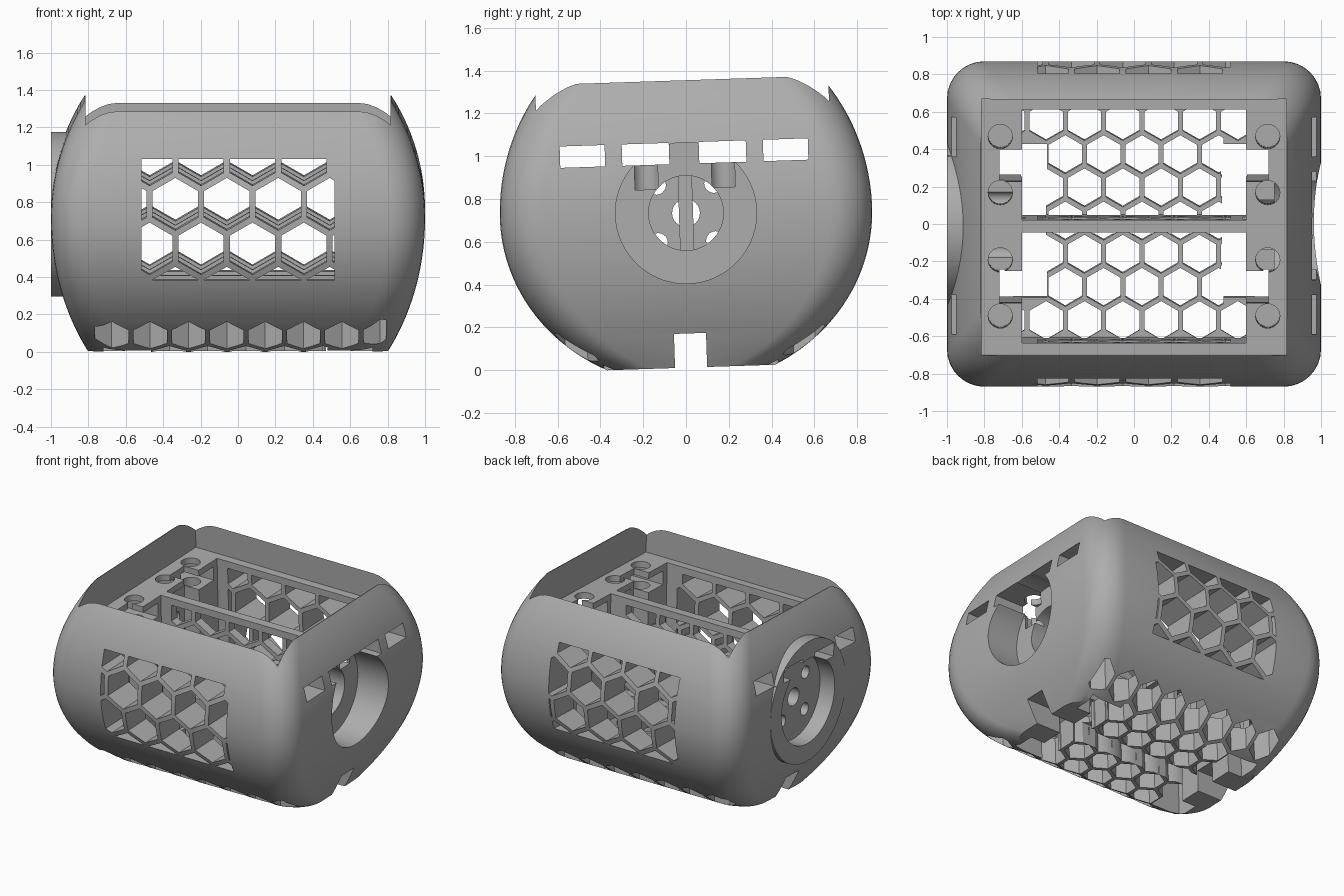
import bpy, bmesh, math
from mathutils import Matrix

if "Cube" in bpy.data.objects:
    bpy.data.objects.remove(bpy.data.objects["Cube"])

CZ = 0.735          # height of the body's centre line
TILT = 0.033        # the whole housing leans slightly about x

grey = bpy.data.materials.new("plain_grey")
grey.diffuse_color = (0.42, 0.42, 0.42, 1)
grey.use_nodes = True
grey.node_tree.nodes["Principled BSDF"].inputs["Base Color"].default_value = grey.diffuse_color


def place(axis, u, v, w):
    return {'x': (w, u, v), 'y': (u, w, v), 'z': (u, v, w)}[axis]


def prism(bm, poly, axis, lo, hi):
    rings = [[bm.verts.new(place(axis, u, v, w)) for u, v in poly] for w in (lo, hi)]
    n = len(poly)
    bm.faces.new(rings[0][::-1])
    bm.faces.new(rings[1])
    for i in range(n):
        j = (i + 1) % n
        bm.faces.new((rings[0][i], rings[0][j], rings[1][j], rings[1][i]))


def rect(u0, u1, v0, v1):
    return [(u0, v0), (u1, v0), (u1, v1), (u0, v1)]


def ngon(u, v, r, n, start=0.0):
    return [(u + r * math.cos(start + 2 * math.pi * i / n),
             v + r * math.sin(start + 2 * math.pi * i / n)) for i in range(n)]


def clip(poly, u0, u1, v0, v1):
    # trim a polygon to a rectangle
    for k, lim, s in ((0, u0, 1), (0, u1, -1), (1, v0, 1), (1, v1, -1)):
        out = []
        for i, p in enumerate(poly):
            q = poly[i - 1]
            dp, dq = s * (p[k] - lim), s * (q[k] - lim)
            if dp * dq < 0:
                t = dq / (dq - dp)
                out.append((q[0] + t * (p[0] - q[0]), q[1] + t * (p[1] - q[1])))
            if dp >= 0:
                out.append(p)
        poly = out
        if len(poly) < 3:
            return None
    area = sum(poly[i - 1][0] * p[1] - p[0] * poly[i - 1][1] for i, p in enumerate(poly)) / 2
    return poly if abs(area) > 0.0008 else None


def make(name, bm):
    bmesh.ops.recalc_face_normals(bm, faces=bm.faces)
    me = bpy.data.meshes.new(name)
    bm.to_mesh(me)
    bm.free()
    ob = bpy.data.objects.new(name, me)
    bpy.context.collection.objects.link(ob)
    return ob


def boolean(target, prisms, op='DIFFERENCE'):
    bm = bmesh.new()
    for p in prisms:
        prism(bm, *p)
    tool = make("cutter", bm)
    tool.hide_render = True
    mod = target.modifiers.new("bool", 'BOOLEAN')
    mod.operation, mod.object, mod.solver = op, tool, 'EXACT'
    dg = bpy.context.evaluated_depsgraph_get()
    me = bpy.data.meshes.new_from_object(target.evaluated_get(dg))
    target.modifiers.clear()
    target.data = me
    bpy.data.objects.remove(tool)


# body: stacked rounded rectangles, bulging on all four sides
def section(z):
    d = z - CZ
    R, H = (1.16, 0.93) if d > 0 else (1.43, 0.81)
    a = 1 - R + math.sqrt(R * R - d * d)
    b = 0.87 * math.sqrt(1 - (d / H) ** 2)
    r, pts = 0.2, []
    for k, (sx, sy) in enumerate(((1, 1), (-1, 1), (-1, -1), (1, -1))):
        for i in range(9):
            t = math.pi / 2 * (k + i / 8)
            pts.append((sx * (a - r) + r * math.cos(t), sy * (b - r) + r * math.sin(t), z))
    return pts


bm = bmesh.new()
Z0, Z1, N = 0.0125, 1.355, 40
rings = [[bm.verts.new(p) for p in section(Z0 + (Z1 - Z0) * i / N)] for i in range(N + 1)]
for lo, hi in zip(rings, rings[1:]):
    for i in range(len(lo)):
        j = (i + 1) % len(lo)
        bm.faces.new((lo[i], lo[j], hi[j], hi[i]))
bm.faces.new(rings[0][::-1])
bm.faces.new(rings[-1])
body = make("housing_body", bm)

# round boss on the left end
boolean(body, [(ngon(0, CZ, 0.44, 64), 'x', -1.0, -0.78)], 'UNION')

# top opening, then the two inner bays either side of the centre wall
boolean(body, [(rect(-.815, .815, -.685, .685), 'z', 1.11, 1.6)])
boolean(body, [(rect(-.6, .6, .033, .625), 'z', .22, 1.2),
               (rect(-.6, .6, -.625, -.033), 'z', .22, 1.2)])

# round recesses on both ends, then their inner holes
boolean(body, [(ngon(0, CZ, .33, 64), 'x', .75, 1.2),
               (ngon(0, CZ, .31, 64), 'x', -1.2, -.88)])
holes = [(ngon(0, CZ, .175, 48), 'x', .58, .8), (ngon(0, CZ, .065, 24), 'x', -.95, -.58)]
for i in range(4):
    t = math.pi / 4 + i * math.pi / 2
    holes.append((ngon(.19 * math.cos(t), CZ + .19 * math.sin(t), .045, 20), 'x', -.95, -.55))
boolean(body, holes)

# slots high on both ends
slots = []
for y0, y1 in ((-.58, -.37), (-.29, -.07), (.07, .29), (.37, .58)):
    for x0, x1 in ((-1.2, -.55), (.55, 1.2)):
        slots.append((rect(y0, y1, .965, 1.065), 'x', x0, x1))
boolean(body, slots)

# honeycomb windows through the front, centre and back walls
cells = []
P = 0.275
for row in range(-2, 3):
    z = .818 + row * P * .866
    for col in range(-4, 5):
        x = -.06 + (col + (0 if row % 2 == 0 else .5)) * P
        c = clip(ngon(x, z, .14, 6, math.pi / 6), -.515, .515, .41, 1.058)
        if c:
            cells.append((c, 'y', -1.2, 1.2))
boolean(body, cells)

# honeycomb through the base
cells = []
P = 0.205
for row in range(-3, 4):
    y = row * P * .866
    for col in range(-4, 5):
        x = -.06 + (col + (0 if row % 2 else .5)) * P
        lim = .79 if abs(row) == 3 else .478
        c = clip(ngon(x, y, .103, 6, math.pi / 6), -lim, lim, -1, 1)
        if c:
            cells.append((c, 'z', -.2, .3))
boolean(body, cells)

# wire channel along the base and cable openings at each end
boolean(body, [(rect(-.075, .075, -.3, .172), 'x', -1.3, 1.3)])
boolean(body, [(rect(-.605, -.47, -.4, .4), 'z', -.2, .29),
               (rect(.47, .605, -.4, .4), 'z', -.2, .29)])
ports, screws = [], []
for s in (-1, 1):
    for t in (-1, 1):
        x0, x1 = sorted((s * .465, s * .72))
        y0, y1 = sorted((t * .24, t * .41))
        ports.append((rect(x0, x1, y0, y1), 'z', -.25, 1.25))
        for y in (.18, .48):
            screws.append((ngon(s * .715, t * y, .065, 24), 'z', .85, 1.3))
boolean(body, ports)

# screw holes in the ledges
boolean(body, screws)

# lean the housing, then finish
body.data.transform(Matrix.Translation((0, 0, CZ)) @ Matrix.Rotation(TILT, 4, 'X')
                    @ Matrix.Translation((0, 0, -CZ)))
body.data.materials.clear()
body.data.materials.append(grey)
bpy.context.view_layer.objects.active = body
body.select_set(True)
bpy.ops.object.shade_smooth_by_angle(angle=math.radians(30))
